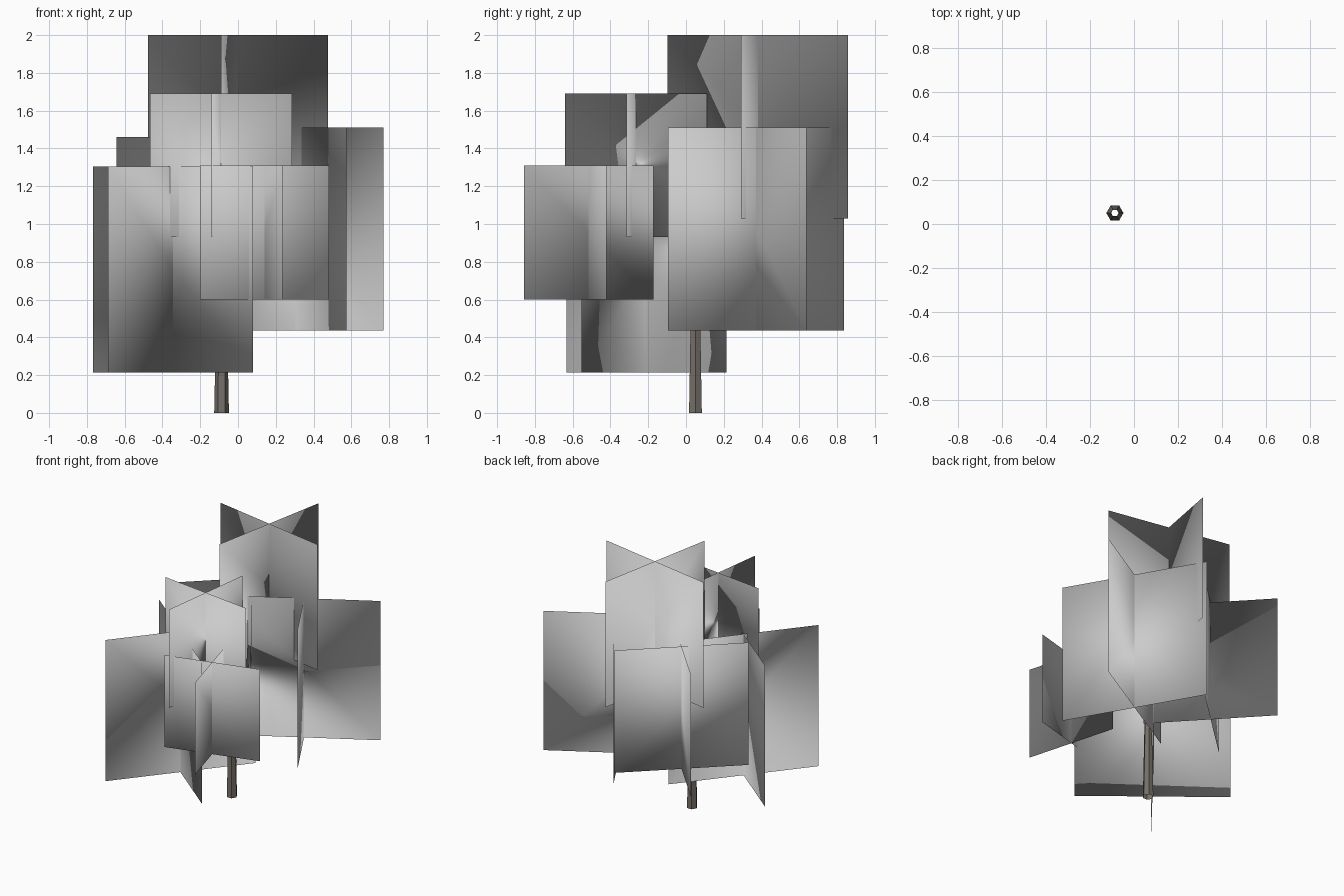
import bpy
from math import radians, sin, cos, tau
from mathutils import Vector

if "Cube" in bpy.data.objects:
    bpy.data.objects.remove(bpy.data.objects["Cube"])

# heart of the crown: all foliage shading points away from it
CROWN = Vector((-0.055, 0.05, 1.0))


def new_object(name, verts, faces):
    mesh = bpy.data.meshes.new(name)
    mesh.from_pydata(verts, [], faces)
    mesh.update()
    obj = bpy.data.objects.new(name, mesh)
    bpy.context.collection.objects.link(obj)
    return obj


def leaf_cross(name, x, y, z_low, z_high, turn):
    """Two upright square leaf cards crossing at right angles."""
    half = (z_high - z_low) / 2
    centre = Vector((x, y, z_low + half))
    verts, faces = [], []
    for angle in (-turn, 90 - turn):
        along = Vector((cos(radians(angle)), sin(radians(angle)), 0)) * half
        up = Vector((0, 0, half))
        base = len(verts)
        verts += [centre + along * i + up * j for i, j in
                  ((-1, -1), (1, -1), (1, 1), (-1, 1))]
        # each card is split from its top left to its bottom right corner
        faces += [(base, base + 1, base + 3), (base + 1, base + 2, base + 3)]
    obj = new_object(name, verts, faces)
    # rounded foliage shading
    obj.data.shade_smooth()
    obj.data.normals_split_custom_set_from_vertices(
        [(v - CROWN).normalized() for v in verts])
    return obj


# foliage clusters: x, y, bottom, top, turn in degrees
clusters = {
    "top_foliage": (0.0, 0.38, 1.03, 2.0, 10.6),
    "upper_front_foliage": (-0.09, -0.265, 0.93, 1.69, 7.5),
    "front_right_foliage": (0.14, -0.515, 0.60, 1.31, -15.5),
    "lower_left_foliage": (-0.345, -0.21, 0.215, 1.305, 39),
    "right_foliage": (0.305, 0.37, 0.435, 1.51, -30),
    "back_left_foliage": (-0.298, 0.48, 0.515, 1.46, -43),
}
for name, args in clusters.items():
    leaf_cross(name, *args)

# open, tapered six-sided trunk
sides = 6
verts = [(-0.087 + r * cos(tau * i / sides), 0.05 + r * sin(tau * i / sides), z)
         for z, r in ((0, 0.039), (1.1, 0.017)) for i in range(sides)]
faces = [(i, (i + 1) % sides, sides + (i + 1) % sides, sides + i)
         for i in range(sides)]
trunk = new_object("trunk", verts, faces)
bark = bpy.data.materials.new("bark")
bark.diffuse_color = (0.18, 0.16, 0.14, 1)
bark.use_nodes = True
bark.node_tree.nodes["Principled BSDF"].inputs["Base Color"].default_value = bark.diffuse_color
trunk.data.materials.append(bark)
